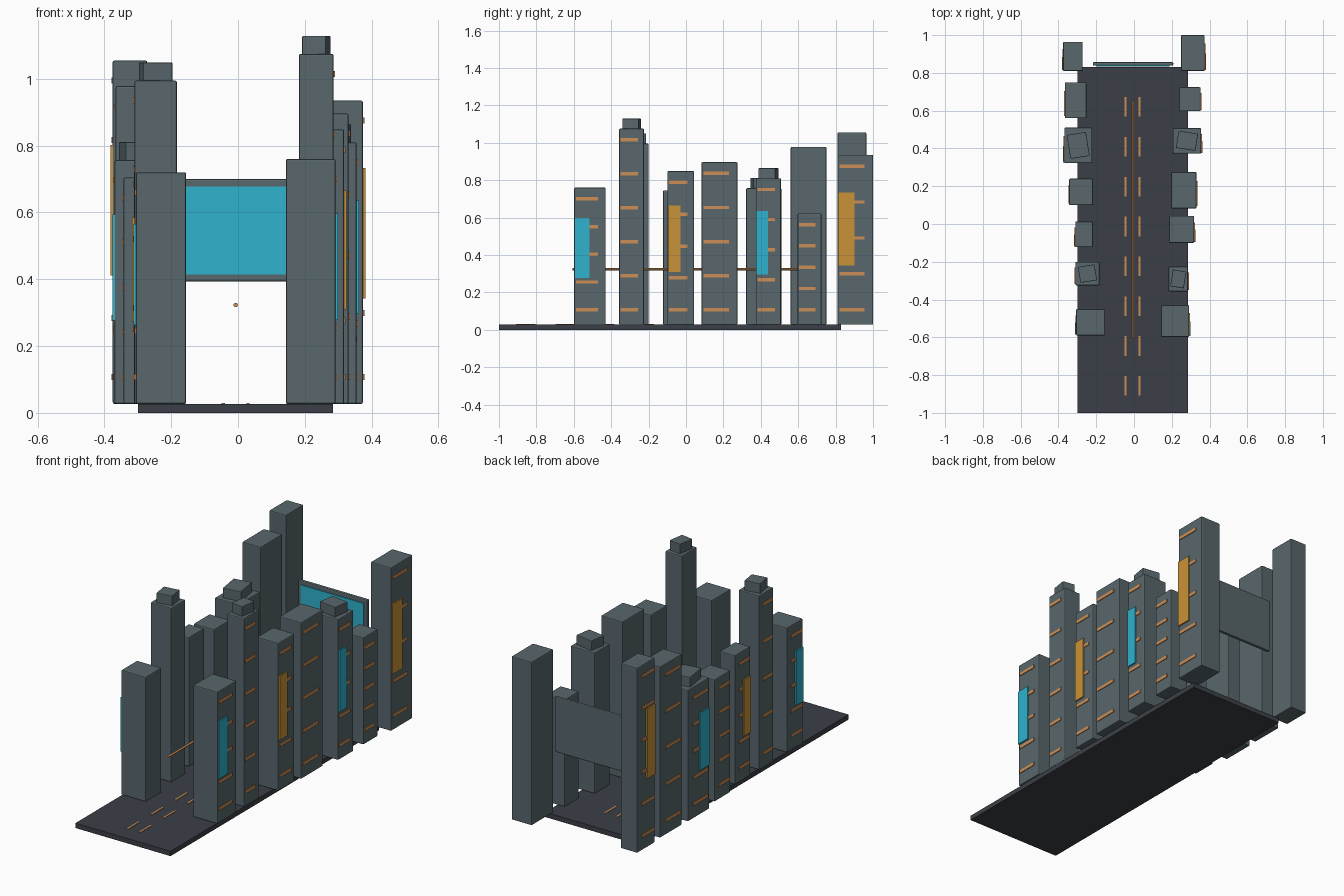
import bpy, math

if "Cube" in bpy.data.objects:
    bpy.data.objects.remove(bpy.data.objects["Cube"])


def material(name, rgb):
    lin = [(c / 255 / 12.92) if c < 10 else ((c / 255 + 0.055) / 1.055) ** 2.4 for c in rgb]
    m = bpy.data.materials.new(name)
    m.diffuse_color = (*lin, 1)
    m.use_nodes = True
    m.node_tree.nodes["Principled BSDF"].inputs["Base Color"].default_value = m.diffuse_color
    return m


CONCRETE = material("slate concrete", (88, 103, 108))
ASPHALT = material("dark asphalt", (59, 63, 70))
COPPER = material("copper light", (204, 143, 86))
CYAN = material("cyan sign", (46, 178, 206))
AMBER = material("amber sign", (201, 146, 56))


def box(name, x, y, z, mat, bevel=0.0, rot=0.0):
    """Box from (min, max) pairs on each axis, optionally turned about z."""
    bpy.ops.mesh.primitive_cube_add(size=1, location=[sum(p) / 2 for p in (x, y, z)])
    ob = bpy.context.object
    ob.name = name
    for v in ob.data.vertices:
        for i, p in enumerate((x, y, z)):
            v.co[i] *= p[1] - p[0]
    ob.rotation_euler.z = math.radians(rot)
    ob.data.materials.append(mat)
    if bevel:
        b = ob.modifiers.new("bevel", "BEVEL")
        b.width = bevel
        b.segments = 2
    return ob


BASE = 0.027

# Street slab
box("street", (-0.30, 0.285), (-1, 0.83), (0, BASE), ASPHALT)

# Lane dashes in two rows
for i in range(8):
    yc = 0.62 - i * 0.211
    for xc in (-0.044, 0.03):
        box("lane_dash", (xc - 0.005, xc + 0.005), (yc - 0.052, yc + 0.052),
            (BASE - 0.001, BASE + 0.003), COPPER)

# Overhead cable
bpy.ops.mesh.primitive_cylinder_add(vertices=12, radius=0.0065, depth=1.26,
                                    location=(-0.007, 0.024, 0.323),
                                    rotation=(math.pi / 2, 0, 0))
cable = bpy.context.object
cable.name = "overhead_cable"
cable.data.materials.append(COPPER)
bpy.ops.object.shade_smooth_by_angle()

# Towers: inner x, outer x, y min, y max, top, cap, sign material
right = [
    (0.143, 0.292, -0.598, -0.43, 0.76, False, CYAN),
    (0.183, 0.286, -0.357, -0.225, 1.075, True, None),
    (0.186, 0.318, -0.10, 0.043, 0.848, False, AMBER),
    (0.197, 0.331, 0.083, 0.275, 0.896, False, None),
    (0.206, 0.355, 0.373, 0.508, 0.81, True, CYAN),
    (0.240, 0.353, 0.597, 0.724, 0.622, False, None),
    (0.249, 0.374, 0.81, 1.00, 0.935, False, AMBER),
]
left = [
    (0.155, 0.306, -0.59, -0.45, 0.72, False, CYAN),
    (0.183, 0.310, -0.325, -0.20, 0.995, True, None),
    (0.217, 0.311, -0.122, 0.013, 0.745, False, AMBER),
    (0.217, 0.343, 0.10, 0.24, 0.705, False, None),
    (0.222, 0.369, 0.322, 0.51, 0.757, True, CYAN),
    (0.252, 0.366, 0.56, 0.75, 0.978, False, None),
    (0.272, 0.375, 0.81, 0.964, 1.055, False, AMBER),
]


def span(side, a, b):
    return tuple(sorted((side * a, side * b)))


def tower(side, xi, xo, y0, y1, top, cap, sign):
    tag = "right" if side > 0 else "left"
    w, d = xo - xi, y1 - y0
    box(tag + "_tower", span(side, xi, xo), (y0, y1), (BASE, top), CONCRETE, 0.005)
    # Turned rooftop block
    if cap:
        xc, yc = side * (xi + xo) / 2, (y0 + y1) / 2
        box(tag + "_roof_block", (xc - w * 0.35, xc + w * 0.35),
            (yc - d * 0.34, yc + d * 0.34), (top - 0.005, top + 0.054),
            CONCRETE, 0.003, -9 * side)
    # Light strips on the outer face
    n = 6 if top > 1 else 5
    for i in range(n):
        z = 0.107 + (top - 0.06 - 0.107) * i / (n - 1)
        box(tag + "_light_strip", span(side, xo - 0.003, xo + 0.004),
            (y0 + d * 0.06, y0 + d * 0.76), (z - 0.009, z + 0.009), COPPER)
    # Tall sign near the front edge of the outer face
    if sign:
        h, zc = min(0.42 * top, 0.39), 0.575 * top
        box(tag + "_tall_sign", span(side, xo - 0.002, xo + 0.007),
            (y0 + 0.004, y0 + 0.004 + d * 0.46), (zc - h / 2, zc + h / 2), sign)


for t in right:
    tower(1, *t)
for t in left:
    tower(-1, *t)

# Large screen across the end of the street
box("screen_frame", (-0.218, 0.208), (0.838, 0.857), (0.393, 0.70), CONCRETE, 0.006)
box("screen_panel", (-0.198, 0.188), (0.834, 0.84), (0.415, 0.678), CYAN)
